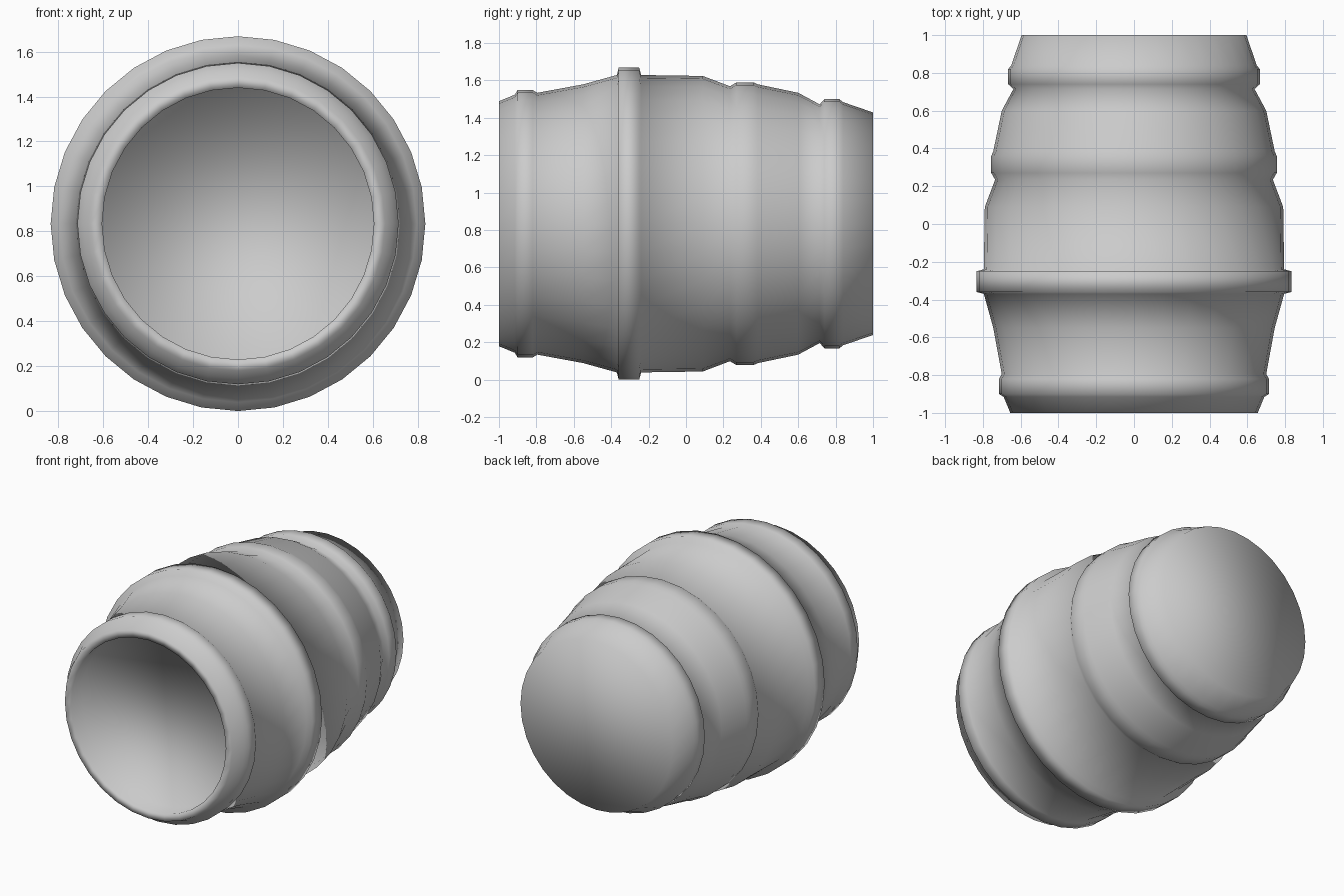
import bpy, bmesh, math

if "Cube" in bpy.data.objects:
    bpy.data.objects.remove(bpy.data.objects["Cube"])

SIDES = 32
CENTRE_Z = 0.834

# (y, radius) from the recessed front, over the lip and hoops, to the closed back
profile = [
    (-0.88, 0.605), (-1.0, 0.605), (-1.0, 0.655),                      # front recess and lip
    (-0.915, 0.69), (-0.9, 0.715), (-0.82, 0.715), (-0.795, 0.70),     # front hoop
    (-0.55, 0.745), (-0.37, 0.795),
    (-0.36, 0.834), (-0.25, 0.834), (-0.24, 0.795),                    # widest hoop
    (0.09, 0.79), (0.235, 0.735),
    (0.27, 0.756), (0.36, 0.756), (0.385, 0.745),                      # middle hoop
    (0.60, 0.70), (0.715, 0.638),
    (0.74, 0.666), (0.82, 0.666), (0.84, 0.65),                        # back hoop
    (1.0, 0.595),
]


def lathe_y(name, points):
    bm = bmesh.new()
    rings = []
    for y, r in points:
        ring = []
        for i in range(SIDES):
            a = 2 * math.pi * i / SIDES
            ring.append(bm.verts.new((r * math.cos(a), y, CENTRE_Z + r * math.sin(a))))
        rings.append(ring)
    for a, b in zip(rings, rings[1:]):
        for i in range(SIDES):
            j = (i + 1) % SIDES
            bm.faces.new((a[i], a[j], b[j], b[i]))
    # Close both ends
    bm.faces.new(rings[0])
    bm.faces.new(rings[-1])
    bmesh.ops.recalc_face_normals(bm, faces=bm.faces)
    for f in bm.faces:
        f.smooth = True
    mesh = bpy.data.meshes.new(name)
    bm.to_mesh(mesh)
    bm.free()
    obj = bpy.data.objects.new(name, mesh)
    bpy.context.collection.objects.link(obj)
    return obj


# Barrel lying on its side
lathe_y("barrel", profile)
